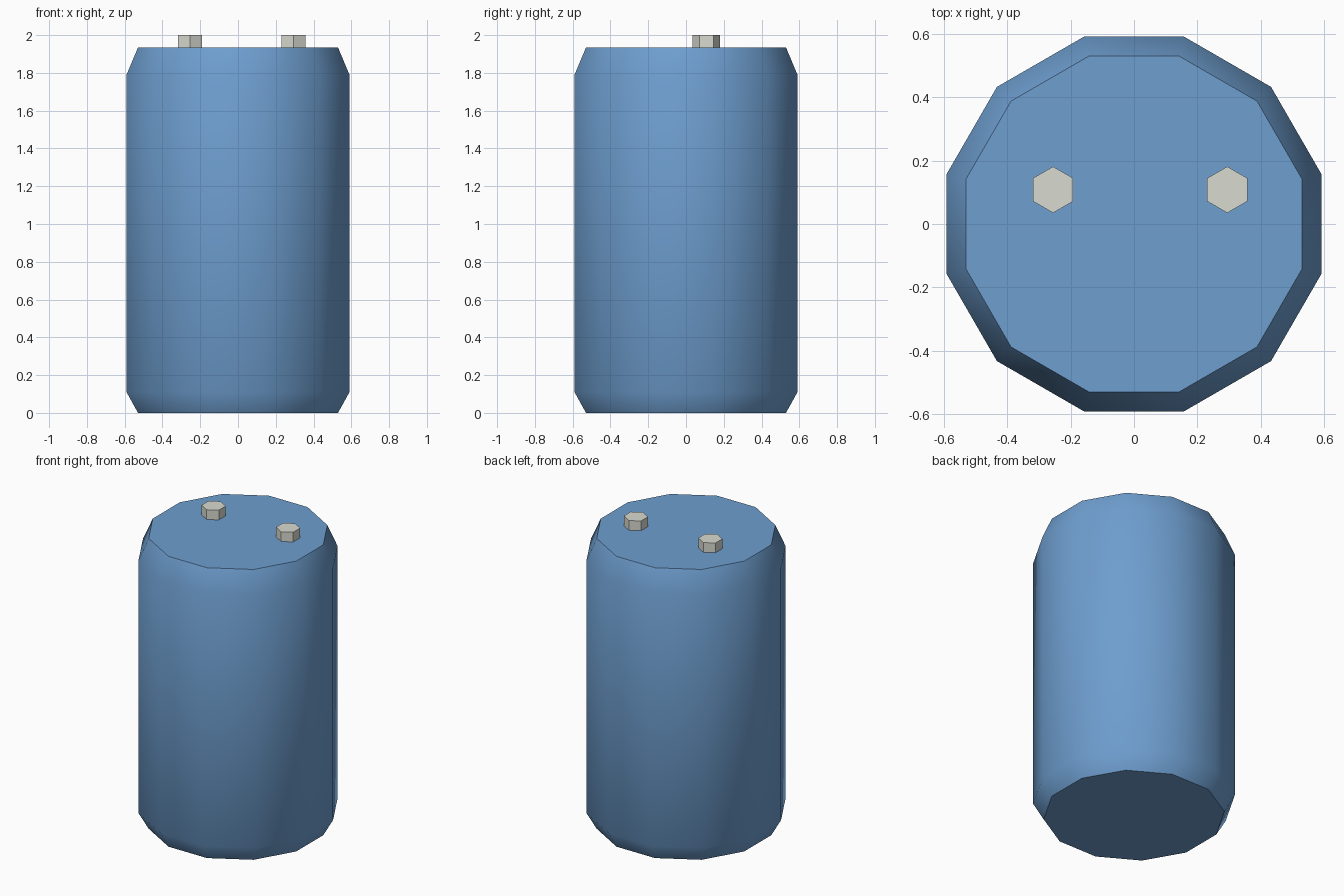
import bpy, bmesh, math

cube = bpy.data.objects.get("Cube")
if cube:
    bpy.data.objects.remove(cube, do_unlink=True)


def material(name, rgb):
    mat = bpy.data.materials.new(name)
    mat.use_nodes = True
    mat.diffuse_color = (*rgb, 1)
    mat.node_tree.nodes["Principled BSDF"].inputs["Base Color"].default_value = (*rgb, 1)
    return mat


def lathe(name, profile, sides, turn, location, mat):
    """Capped solid from (radius, height) rings, bottom to top."""
    bm = bmesh.new()
    rings = []
    for r, z in profile:
        angles = [turn + math.tau * i / sides for i in range(sides)]
        rings.append([bm.verts.new((r * math.cos(a), r * math.sin(a), z)) for a in angles])
    for low, high in zip(rings, rings[1:]):
        for i in range(sides):
            j = (i + 1) % sides
            bm.faces.new((low[i], low[j], high[j], high[i]))
    bm.faces.new(rings[0][::-1])
    bm.faces.new(rings[-1])
    mesh = bpy.data.meshes.new(name)
    bm.to_mesh(mesh)
    bm.free()
    mesh.materials.append(mat)
    obj = bpy.data.objects.new(name, mesh)
    obj.location = location
    bpy.context.collection.objects.link(obj)
    return obj


blue = material("blue paint", (0.156, 0.342, 0.624))
grey = material("pale grey metal", (0.69, 0.70, 0.63))

# Twelve-sided can with chamfered rims, smooth around and crisp at the caps
TOP = 1.935
body = lathe("canister_body",
             [(0.548, 0), (0.611, 0.11), (0.611, 1.79), (0.548, TOP)],
             12, math.radians(15), (0, 0, 0), blue)
bpy.ops.object.select_all(action="DESELECT")
body.select_set(True)
bpy.context.view_layer.objects.active = body
bpy.ops.object.shade_smooth_by_angle(angle=math.radians(45))

# Hexagonal terminals on the lid
for name, x in (("right_terminal", -0.255), ("left_terminal", 0.294)):
    lathe(name, [(0.073, 0), (0.073, 2 - TOP)], 6, math.radians(30), (x, 0.108, TOP), grey)
